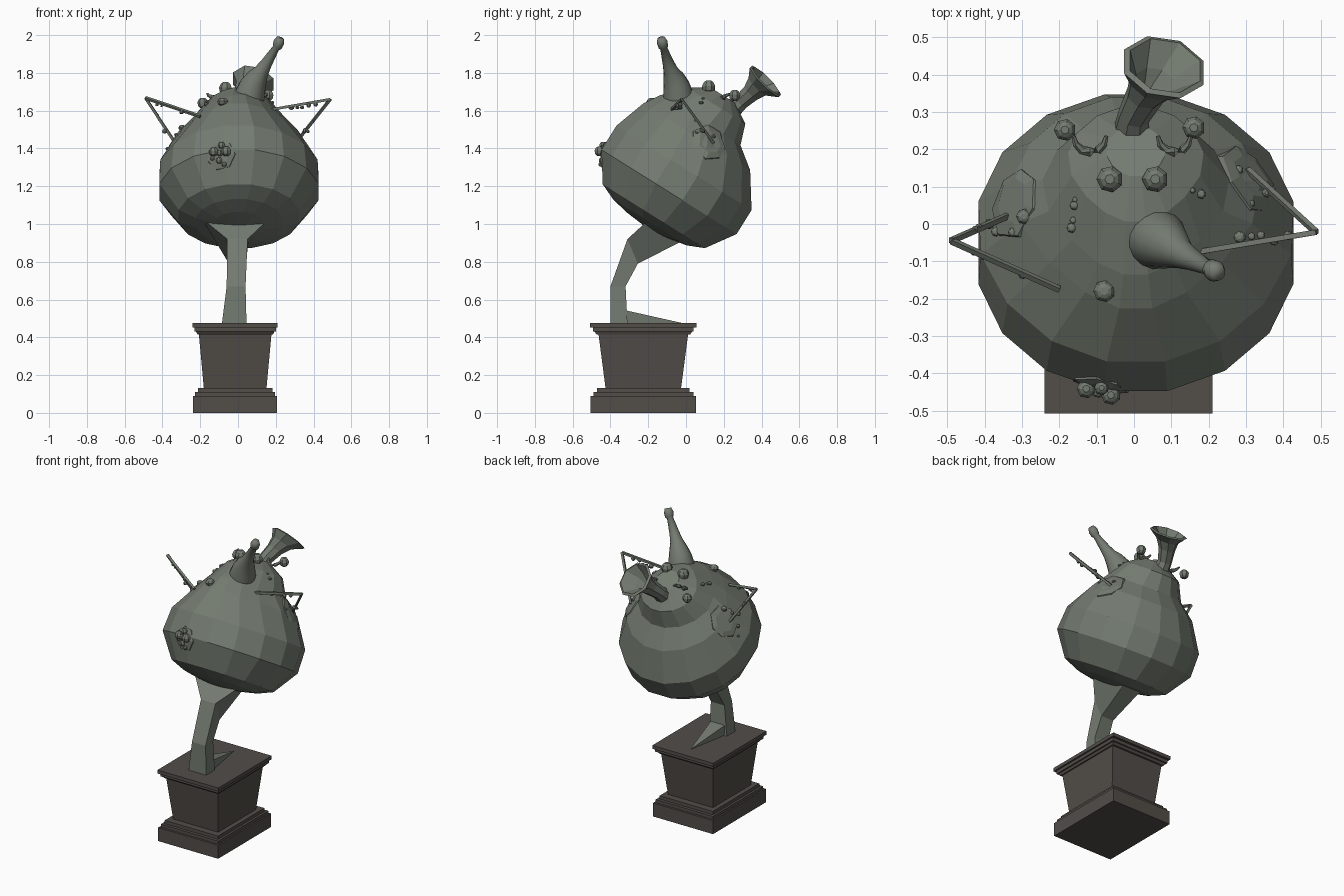
import bpy, math, random
from mathutils import Vector as V
from mathutils.bvhtree import BVHTree

if "Cube" in bpy.data.objects:
    bpy.data.objects.remove(bpy.data.objects["Cube"])

random.seed(4)

def material(name, rgb):
    m = bpy.data.materials.new(name)
    m.diffuse_color = (*rgb, 1)
    m.use_nodes = True
    m.node_tree.nodes["Principled BSDF"].inputs["Base Color"].default_value = m.diffuse_color
    return m

GREEN = material("green_bronze", (0.175, 0.2, 0.165))
STONE = material("brown_stone", (0.085, 0.075, 0.066))

def make(name, verts, faces, mat=GREEN, smooth=False):
    me = bpy.data.meshes.new(name)
    me.from_pydata([tuple(v) for v in verts], [], faces)
    me.update()
    ob = bpy.data.objects.new(name, me)
    bpy.context.collection.objects.link(ob)
    me.materials.append(mat)
    for p in me.polygons:
        p.use_smooth = smooth
    return ob

def bridge(name, rings, mat=GREEN, smooth=False):
    """Skin a list of equal-length vertex rings and cap both ends."""
    n = len(rings[0])
    verts = [v for r in rings for v in r]
    faces = [(i*n+j, i*n+(j+1) % n, (i+1)*n+(j+1) % n, (i+1)*n+j)
             for i in range(len(rings)-1) for j in range(n)]
    faces += [tuple(reversed(range(n))), tuple(range(len(verts)-n, len(verts)))]
    return make(name, verts, faces, mat, smooth)

def loft(name, path, n, axis=None, phase=0.5, smooth=False, pinch=None):
    """Round sections along a path of (x, y, z, radius); pinch narrows the front side."""
    pts = [V(p[:3]) for p in path]
    rings = []
    for i, c in enumerate(pts):
        a = V(axis) if axis else pts[min(i+1, len(pts)-1)] - pts[max(i-1, 0)]
        a.normalize()
        u = V((1, 0, 0)) - a*a.x if abs(a.x) < 0.95 else V((0, 1, 0)) - a*a.y
        u.normalize()
        w = a.cross(u)
        ring = []
        for k in range(n):
            t = (k+phase)*math.tau/n
            d = w*math.sin(t)
            narrow = 1 - (pinch[i]*max(0, -d.y) if pinch else 0)
            ring.append(c + (u*math.cos(t)*narrow + d)*path[i][3])
        rings.append(ring)
    return bridge(name, rings, smooth=smooth)

# Pedestal: stacked rectangular sections (z, half width, half depth)
def rect(z, hx, hy, cx=-0.015, cy=-0.226):
    return [V((cx+sx*hx, cy+sy*hy, z)) for sx, sy in ((-1, -1), (1, -1), (1, 1), (-1, 1))]

steps = [(0, .222, .279), (.09, .222, .279), (.09, .212, .265), (.11, .212, .265),
         (.11, .197, .245), (.132, .197, .245), (.132, .166, .2), (.415, .192, .237),
         (.415, .2, .248), (.43, .207, .258), (.43, .215, .266), (.452, .215, .266),
         (.452, .225, .282), (.475, .225, .282)]
bridge("pedestal", [rect(*s) for s in steps], STONE)

# Leg: four-sided sections (centre x, back y, z, half width, front y, z, half width)
leg = [(-.02, -.40, .475, .065, -.31, .475, .065), (-.01, -.40, .67, .05, -.32, .67, .05),
       (-.003, -.31, .92, .054, -.255, .79, .045), (-.012, -.19, 1.03, .18, .02, .93, .07)]
bridge("leg", [[V((x-b, by, bz)), V((x+b, by, bz)), V((x+f, fy, fz)), V((x-f, fy, fz))]
               for x, by, bz, b, fy, fz, f in leg])
foot = [V((x, y, z)) for x, y, z in ((-.07, -.34, .475), (.04, -.34, .475), (.04, -.33, .545),
        (-.07, -.33, .545), (-.015, -.02, .476))]
make("foot", foot, [(0, 1, 2, 3), (1, 0, 4), (2, 1, 4), (3, 2, 4), (0, 3, 4)])

# Pear-shaped body leaning back: (distance along axis, radius, sideways shift, pinch)
AX, PERP = V((0, .53, .848)), V((0, .848, -.53))
profile = [(-.222, .05, .03, 0), (-.21, .14, 0, 0), (-.19, .235, 0, 0), (-.152, .325, 0, 0),
           (0, .43, 0, 0), (.15, .43, 0, .08), (.325, .34, -.03, .4), (.41, .255, -.06, .4),
           (.52, .185, -.03, .3), (.585, .08, -.03, .1)]
path = []
for t, r, s, _ in profile:
    c = V((.005, -.09, 1.17)) + AX*t + PERP*s
    path.append((*c, r))
body = loft("body", path, 16, axis=AX, pinch=[p[3] for p in profile])
bvh = BVHTree.FromPolygons([v.co.copy() for v in body.data.vertices],
                           [tuple(p.vertices) for p in body.data.polygons])

def drop(x, y):
    """Point on the body below (x, y)."""
    hit = bvh.ray_cast(V((x, y, 3)), V((0, 0, -1)))[0]
    return hit if hit else bvh.find_nearest(V((x, y, 1.3)))[0]

# Bottle-like spout on top
loft("spout", [(.045, -.035, 1.62, .085), (.065, -.042, 1.69, .08), (.08, -.052, 1.735, .07),
               (.102, -.065, 1.775, .056), (.125, -.08, 1.81, .04), (.15, -.093, 1.85, .031),
               (.2, -.118, 1.93, .019), (.207, -.12, 1.938, .026), (.216, -.126, 1.962, .029),
               (.226, -.132, 1.985, .02)], 16, smooth=True)

# Flared octagonal horn at the back, hollow at the mouth
loft("back_horn", [(-.01, .22, 1.58, .055), (.0, .29, 1.645, .044), (.03, .345, 1.695, .052),
                   (.055, .38, 1.73, .07), (.08, .42, 1.755, .118), (.083, .424, 1.76, .103),
                   (.055, .38, 1.732, .055), (.035, .35, 1.70, .02)], 8, axis=(.2, .7, .69))

# Wire arms: two bars meeting at a tip on each side
tips = {"left": (V((-.49, -.045, 1.668)), V((-.2, -.175, 1.57)), V((-.32, .03, 1.41))),
        "right": (V((.488, -.022, 1.66)), V((.17, -.075, 1.605)), V((.305, .145, 1.43)))}
def bead(name, c, r, squash=1.0):
    """Small low-poly ball."""
    path = [(c[0], c[1], c[2] + r*squash*math.sin(a), r*math.cos(a))
            for a in (-1.1, -.5, .15, .8, 1.2)]
    loft(name, path, 7, axis=(0, 0, 1))

for side, (tip, a, b) in tips.items():
    for part, end in (("upper", a), ("lower", b)):
        loft(f"{side}_{part}_arm", [(*tip, .01), (*end, .01)], 4)
        for k in range(3):
            p = tip.lerp(end, random.uniform(.2, .75))
            p += V((random.uniform(-.012, .012), random.uniform(-.012, .012), -.012))
            bead(f"{side}_{part}_arm_bead_{k}", p, random.choice((.006, .009, .013)))

# Raised patches that follow the body surface
def patch(name, centre, u, w, n=7):
    c = bvh.find_nearest(V(centre))[0]
    rings = []
    for scale, lift in ((1, -.004), (.95, .006), (.6, .007)):
        ring = []
        for k in range(n):
            t = math.tau*k/n
            q, qn = bvh.find_nearest(c + (V(u)*math.cos(t) + V(w)*math.sin(t))*scale)[:2]
            ring.append(q + qn*lift)
        rings.append(ring)
    bridge(name, rings)

patch("left_patch", (-.30, .06, 1.43), (0, .11, 0), (-.06, 0, -.09))
patch("right_patch", (.30, .12, 1.42), (0, .12, 0), (-.07, 0, .09))
patch("front_patch", (-.1, -.45, 1.37), (.085, 0, 0), (0, 0, .09))

# Eyes, brows and ears on the tilted top
for side, sx in (("left", -1), ("right", 1)):
    bead(f"{side}_eye", drop(-.004 + sx*.061, .12) + V((0, 0, .012)), .036)
    arc = []
    for k in range(7):
        t = math.pi*(1 + k/6)
        x, y = -.005 + sx*.113 + .044*math.cos(t), .235 + .042*math.sin(t)
        arc.append((x, y, 1.665 + .008*abs(k-3), .015 - .003*abs(k-3)))
    loft(f"{side}_brow", arc, 6)
bead("left_ear", (-.185, .252, 1.64), .03)
bead("right_ear", (.16, .258, 1.68), .031)

# Warts scattered on the upper body (x, y, radius)
warts = [(-.08, -.18, .03), (-.16, .05, .013), (-.158, .065, .008), (-.167, -.01, .014),
         (-.163, .01, .01), (.18, .08, .013), (.157, .09, .008), (-.295, .02, .021),
         (-.37, -.02, .014), (-.325, -.022, .013), (-.39, .005, .009), (.28, .145, .013),
         (.313, .055, .011)]
for i, (x, y, r) in enumerate(warts):
    bead(f"wart_{i}", drop(x, y) + V((0, 0, r*.3)), r, .75)
for i, (x, y, r) in enumerate([(.283, -.035, .017), (.315, -.033, .011), (.34, -.03, .012)]):
    bead(f"arm_wart_{i}", (x, y, 1.617), r, .75)

# Cluster on the front of the body (x, z, radius)
cluster = [(-.135, 1.385, .026), (-.062, 1.385, .027), (-.098, 1.43, .02), (-.1, 1.375, .018),
           (-.075, 1.315, .014), (-.105, 1.335, .018), (-.145, 1.345, .012)]
for i, (x, z, r) in enumerate(cluster):
    p, nrm = bvh.find_nearest(V((x, -.46, z)))[:2]
    bead(f"front_wart_{i}", p + nrm*r*.4, r)
